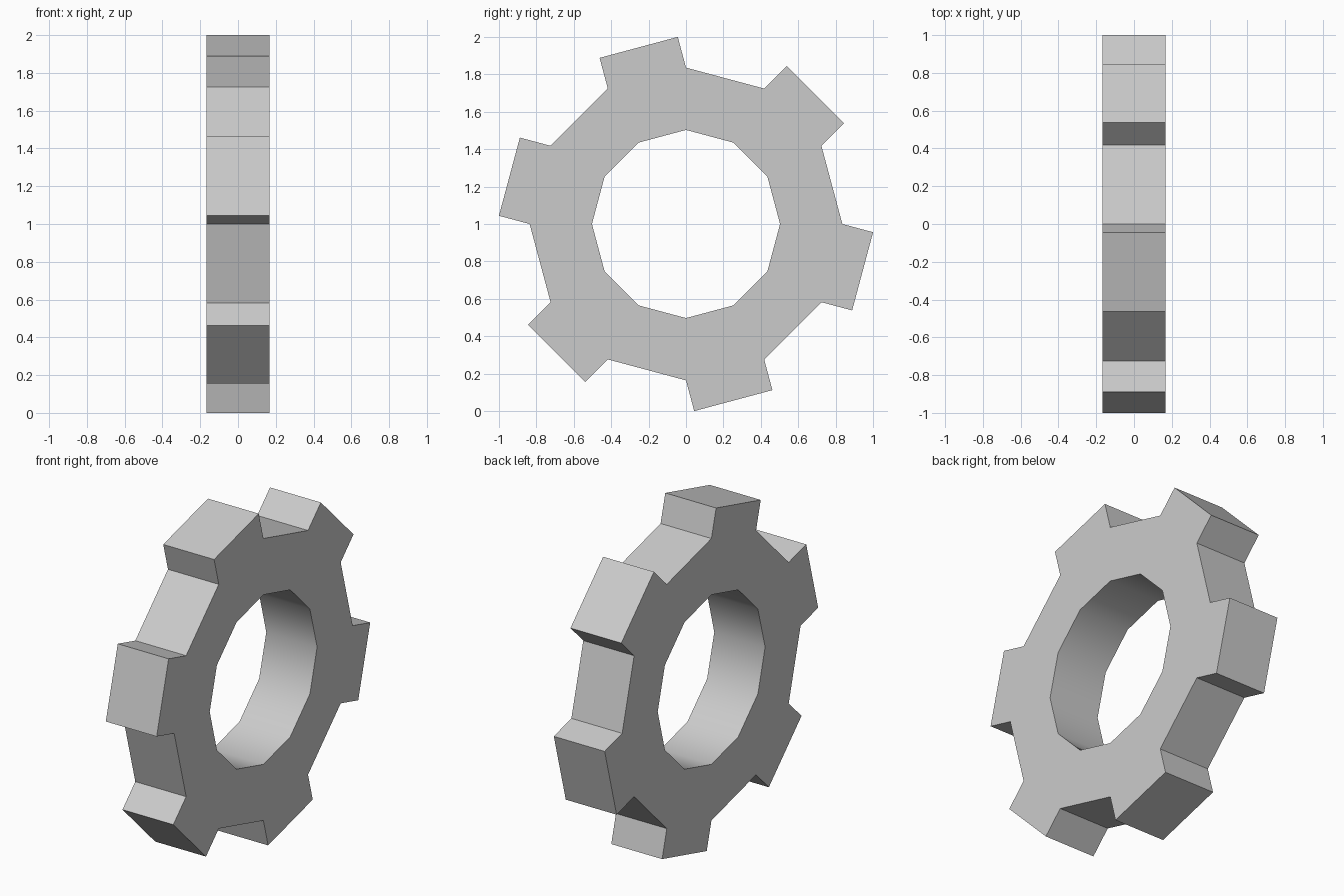
import bpy, bmesh
from math import cos, sin, tau

if "Cube" in bpy.data.objects:
    bpy.data.objects.remove(bpy.data.objects["Cube"])

SIDES = 12
R_BORE, R_BODY, TOOTH = 0.503, 0.836, 0.17
HALF = 0.1667            # half thickness along x

bm = bmesh.new()


def ring(x, r):
    return [bm.verts.new((x, r * cos(tau * i / SIDES), r * sin(tau * i / SIDES)))
            for i in range(SIDES)]


# ring body: closed loop of four 12-sided circles
loops = [ring(-HALF, R_BORE), ring(-HALF, R_BODY), ring(HALF, R_BODY), ring(HALF, R_BORE)]
outer, bore = [], []
for k in range(4):
    a, b = loops[k], loops[(k + 1) % 4]
    for i in range(SIDES):
        j = (i + 1) % SIDES
        f = bm.faces.new((a[i], a[j], b[j], b[i]))
        if k == 1:
            outer.append(f)
        elif k == 3:
            bore.append(f)
bmesh.ops.recalc_face_normals(bm, faces=bm.faces[:])

# smooth bore with crisp rims
for f in bore:
    f.smooth = True
    for e in f.edges:
        if abs(e.verts[0].co.x - e.verts[1].co.x) < 1e-4:
            e.smooth = False

# teeth: every second outer face pushed straight out
for f in outer[1::2]:
    n = f.normal.copy()
    new = bmesh.ops.extrude_face_region(bm, geom=[f])["geom"]
    bmesh.ops.translate(bm, vec=n * TOOTH,
                        verts=[v for v in new if isinstance(v, bmesh.types.BMVert)])
    if f.is_valid:
        bmesh.ops.delete(bm, geom=[f], context='FACES_ONLY')
bmesh.ops.recalc_face_normals(bm, faces=bm.faces[:])

mesh = bpy.data.meshes.new("gear")
bm.to_mesh(mesh)
bm.free()
gear = bpy.data.objects.new("gear", mesh)
gear.location.z = 1.0
bpy.context.collection.objects.link(gear)
